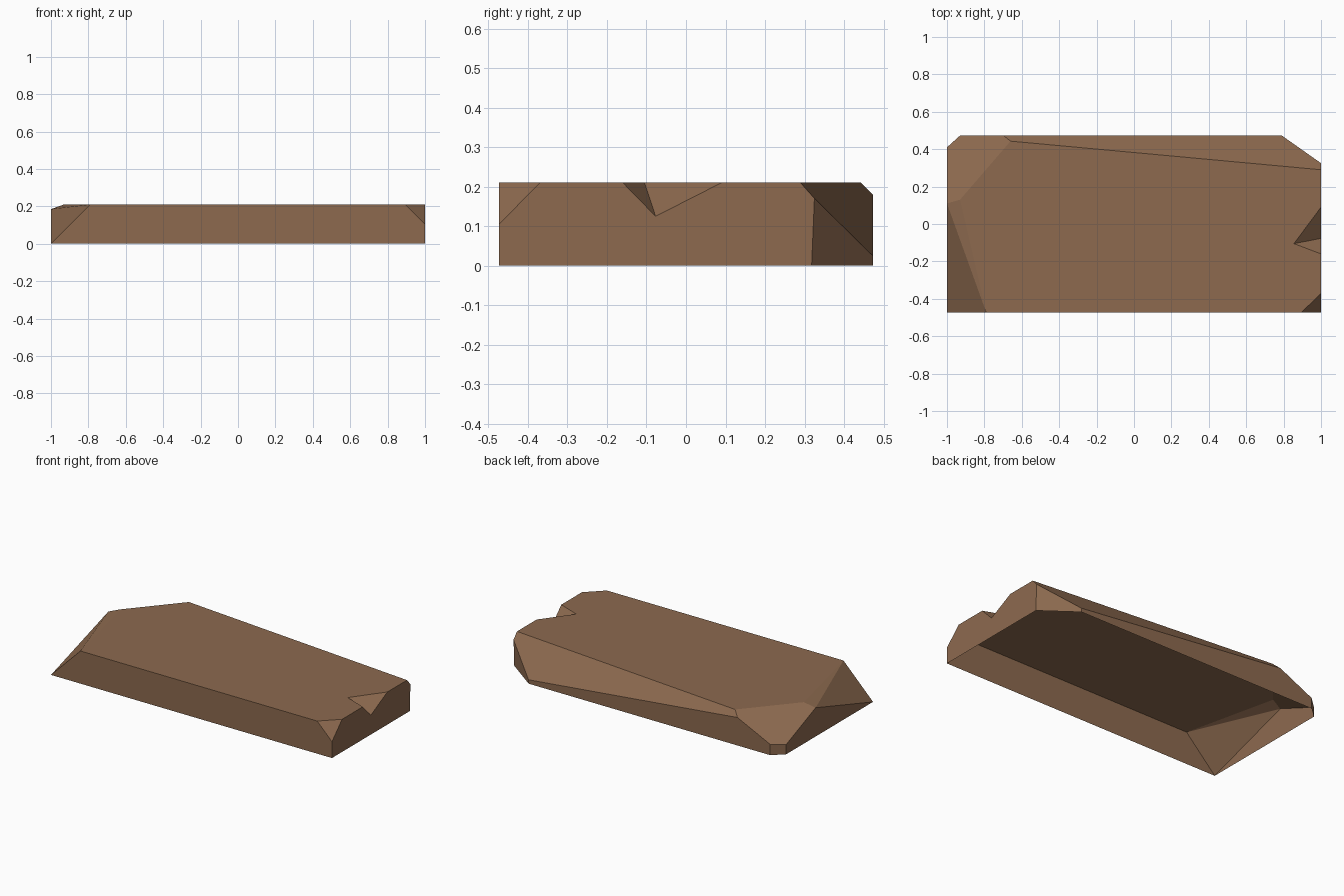
import bpy, bmesh
from mathutils import Vector

cube = bpy.data.objects.get("Cube")
if cube:
    bpy.data.objects.remove(cube, do_unlink=True)

X, Y, H = 1.0, 0.473, 0.21    # half length, half depth, height

wood = bpy.data.materials.new("brown wood")
wood.use_nodes = True
colour = (0.266, 0.144, 0.078, 1)
wood.diffuse_color = colour
wood.node_tree.nodes["Principled BSDF"].inputs["Base Color"].default_value = colour


def make_object(name, bm):
    bmesh.ops.recalc_face_normals(bm, faces=bm.faces[:])
    mesh = bpy.data.meshes.new(name)
    bm.to_mesh(mesh)
    bm.free()
    mesh.materials.append(wood)
    obj = bpy.data.objects.new(name, mesh)
    bpy.context.collection.objects.link(obj)
    return obj


def chip(bm, a, b, c):
    """Slice off everything beyond the plane through three points."""
    a, b, c = Vector(a), Vector(b), Vector(c)
    normal = (b - a).cross(c - a).normalized()
    if normal.dot(a - Vector((0, 0, H / 2))) < 0:
        normal.negate()
    bmesh.ops.bisect_plane(bm, geom=bm.verts[:] + bm.edges[:] + bm.faces[:],
                           dist=0.0005, plane_co=a, plane_no=normal, clear_outer=True)
    rim = [e for e in bm.edges if e.is_boundary]
    if rim:
        bmesh.ops.holes_fill(bm, edges=rim, sides=0)


# Plank block
bm = bmesh.new()
bmesh.ops.create_cube(bm, size=1)
for v in bm.verts:
    v.co = (v.co.x * 2 * X, v.co.y * 2 * Y, (v.co.z + 0.5) * H)

# Chipped corners and edges
end_top = (-0.79, -Y, H)
end_side = (-X, 0.11, 0.185)
end_inner = (-0.93, 0.13, H)
back_inner = (-0.66, 0.443, H)
back_low = (0.79, Y, 0.025)
chip(bm, (-X, -Y, 0), end_top, end_side)                    # sloped end
chip(bm, end_top, end_side, end_inner)                      # sliver above it
chip(bm, end_side, end_inner, back_inner)                   # big back corner
chip(bm, (-X, 0.41, 0), (-0.93, Y, 0), (-X, 0.41, H))       # small upright corner
chip(bm, back_inner, (X, 0.29, H), back_low)                # long back edge
chip(bm, (X, 0.318, 0), (X, 0.325, 0.17), back_low)         # other back corner
chip(bm, (0.895, -Y, H), (X, -Y, 0.105), (X, -0.37, H))     # front corner
plank = make_object("plank", bm)

# Wedge that cuts the notch in the end
tip = Vector((0.855, -0.105, H))
valley, near, far = [tip + 1.5 * (Vector(p) - tip) for p in
                     ((X, -0.077, 0.125), (X, -0.16, H), (X, 0.09, H))]
bm = bmesh.new()
for p in [valley] + [valley + 1.6 * (q - valley) for q in (tip, near, far)]:
    bm.verts.new(p)
bmesh.ops.convex_hull(bm, input=bm.verts[:])
cutter = make_object("notch_cutter", bm)
cutter.hide_render = True

cut = plank.modifiers.new("notch", 'BOOLEAN')
cut.operation = 'DIFFERENCE'
cut.solver = 'EXACT'
cut.object = cutter
bpy.context.view_layer.objects.active = plank
bpy.ops.object.modifier_apply(modifier=cut.name)
bpy.data.objects.remove(cutter, do_unlink=True)

# Open underside
bm = bmesh.new()
bm.from_mesh(plank.data)
under = [f for f in bm.faces if f.calc_center_median().z < 0.001]
bmesh.ops.delete(bm, geom=under, context='FACES')
bm.to_mesh(plank.data)
bm.free()
